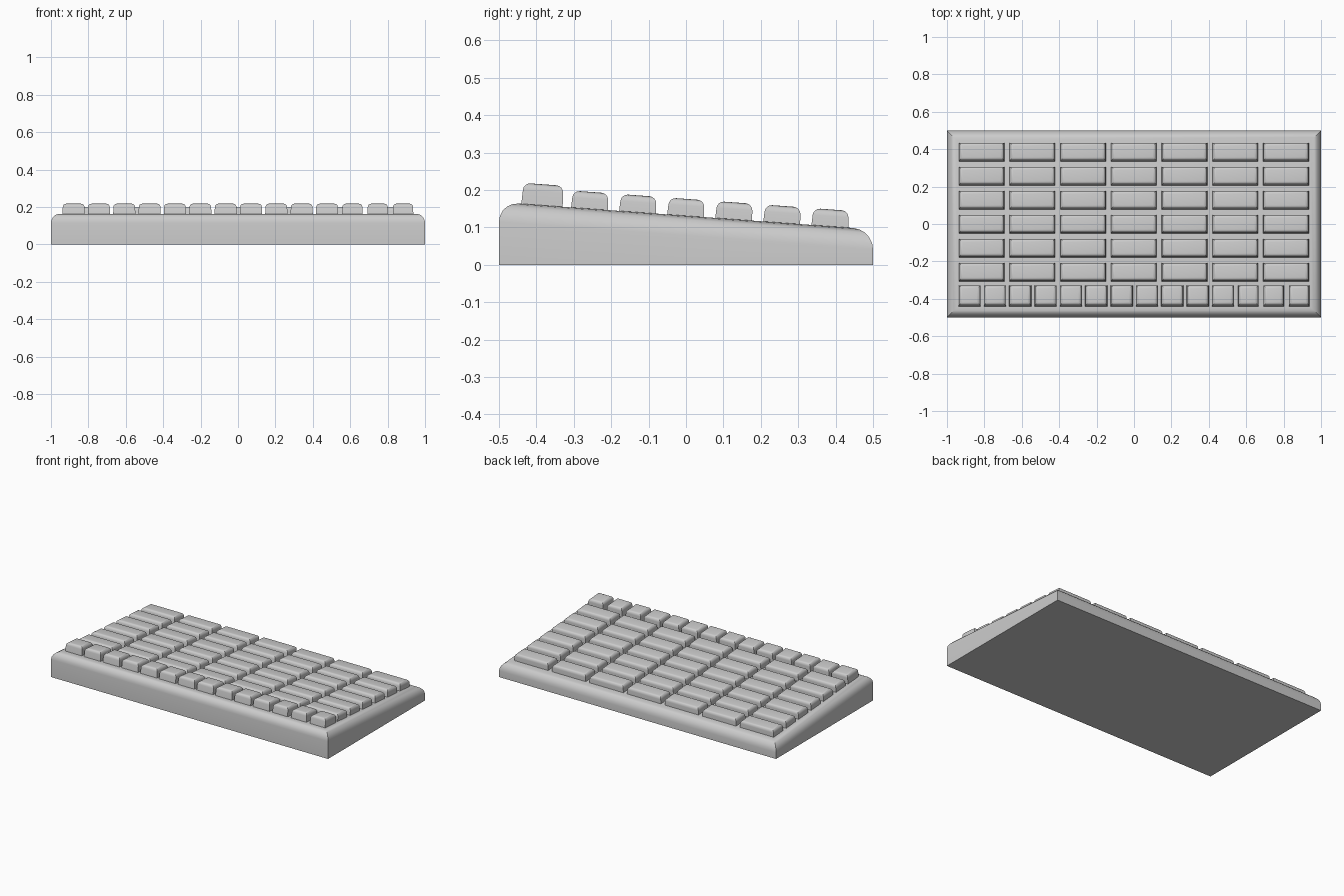
import bpy, bmesh, math
from mathutils import Matrix, Vector

if "Cube" in bpy.data.objects:
    bpy.data.objects.remove(bpy.data.objects["Cube"])

TILT = math.atan(0.073)


def deck_z(y):
    # height of the sloping top face
    return 0.131 - 0.073 * y


def top_bevel_box(corners, offset, segments):
    """Box from 4 bottom + 4 top corners with only its top rim rounded."""
    bm = bmesh.new()
    v = [bm.verts.new(c) for c in corners]
    bm.faces.new(v[3::-1])
    top = bm.faces.new(v[4:])
    for i in range(4):
        j = (i + 1) % 4
        bm.faces.new((v[i], v[j], v[4 + j], v[4 + i]))
    bmesh.ops.bevel(bm, geom=list(top.edges), offset=offset, segments=segments,
                    profile=0.5, affect='EDGES', clamp_overlap=True)
    bmesh.ops.recalc_face_normals(bm, faces=bm.faces)
    return bm


def finish(bm, name):
    me = bpy.data.meshes.new(name)
    bm.to_mesh(me)
    bm.free()
    ob = bpy.data.objects.new(name, me)
    bpy.context.collection.objects.link(ob)
    bpy.ops.object.select_all(action='DESELECT')
    ob.select_set(True)
    bpy.context.view_layer.objects.active = ob
    bpy.ops.object.shade_smooth_by_angle(angle=math.radians(35))
    return ob


def key(name, x, y, w, d, h):
    sink = 0.012
    t = 0.003  # slight taper toward the top
    a, b = w / 2, d / 2
    ring = [(-1, -1), (1, -1), (1, 1), (-1, 1)]
    pts = [(sx * a, sy * b, -sink) for sx, sy in ring]
    pts += [(sx * (a - t), sy * (b - t), h) for sx, sy in ring]
    bm = top_bevel_box(pts, 0.018, 4)
    bm.transform(Matrix.Translation(Vector((x, y, deck_z(y)))) @
                 Matrix.Rotation(-TILT, 4, 'X'))
    finish(bm, name)


# wedge-shaped case
ring = [(-1, -0.5), (1, -0.5), (1, 0.5), (-1, 0.5)]
case = top_bevel_box([(x, y, 0) for x, y in ring] +
                     [(x, y, deck_z(y)) for x, y in ring], 0.053, 5)
finish(case, "case")

# six rows of wide keys
for r in range(6):
    for c in range(7):
        key(f"wide_key_{r}_{c}", -0.815 + 0.2713 * c, -0.258 + 0.1285 * r,
            0.245, 0.1, 0.045)

# front row of small keys, the last few slightly narrower
for i in range(14):
    w = 0.12 if i < 11 else 0.111
    key(f"small_key_{i}", -0.879 + 0.1355 * i, -0.385, w, 0.112, 0.056)
